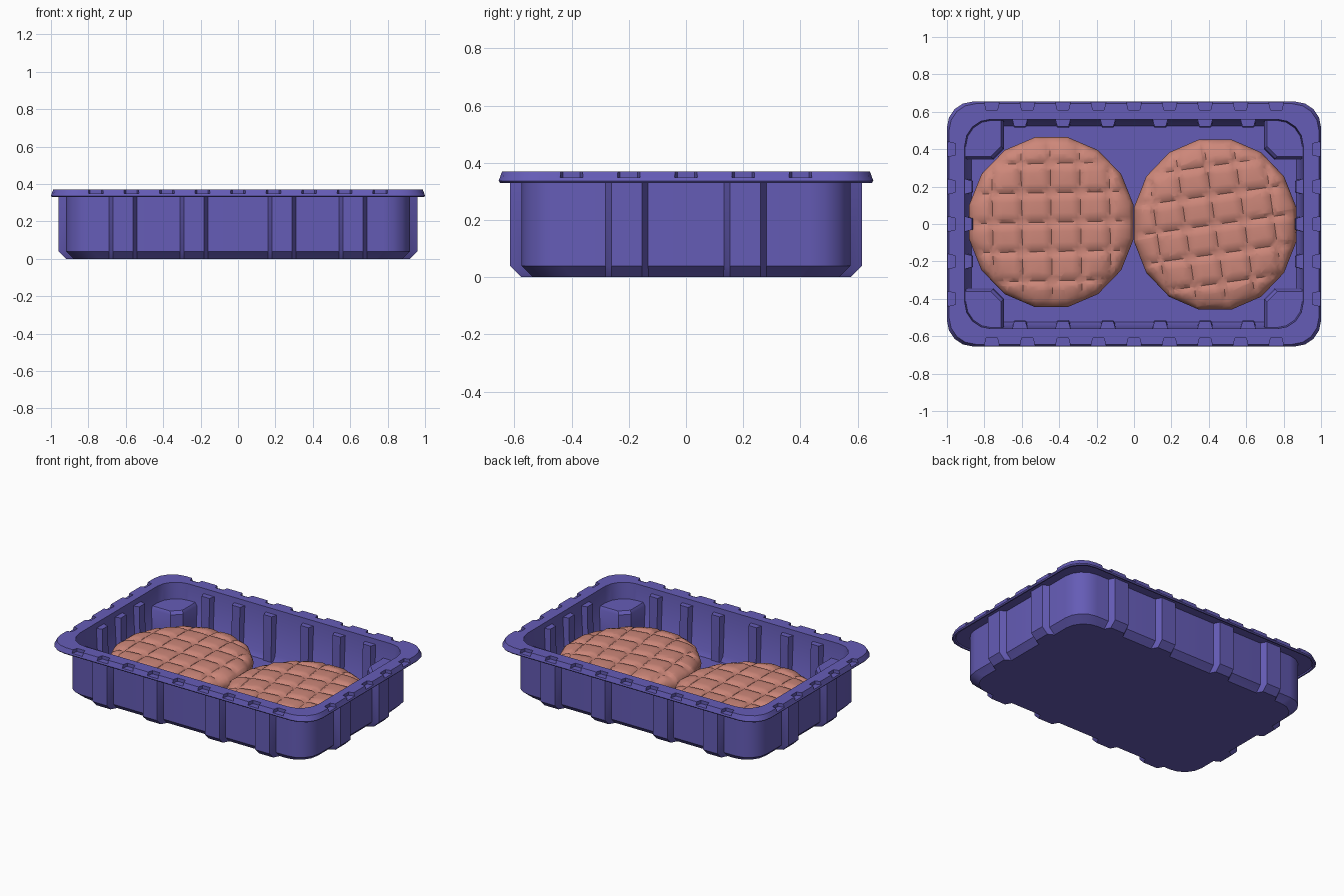
import bpy, bmesh, math

if "Cube" in bpy.data.objects:
    bpy.data.objects.remove(bpy.data.objects["Cube"])

HX, HY, RAD = 0.92, 0.575, 0.14      # tray wall half sizes and corner radius


def material(name, col):
    m = bpy.data.materials.new(name)
    m.diffuse_color = (*col, 1)
    m.use_nodes = True
    m.node_tree.nodes["Principled BSDF"].inputs["Base Color"].default_value = m.diffuse_color
    return m


PURPLE = material("purple_plastic", (0.13, 0.107, 0.47))
MEAT = material("pink_meat", (0.61, 0.242, 0.192))


def finish(name, bm, mat, angle=30):
    bmesh.ops.recalc_face_normals(bm, faces=bm.faces)
    me = bpy.data.meshes.new(name)
    bm.to_mesh(me)
    bm.free()
    me.materials.append(mat)
    for p in me.polygons:
        p.use_smooth = True
    me.set_sharp_from_angle(angle=math.radians(angle))
    ob = bpy.data.objects.new(name, me)
    bpy.context.collection.objects.link(ob)
    return ob


def loft(bm, rings):
    """Skin a stack of equal-length point rings and cap both ends."""
    vs = [[bm.verts.new(p) for p in r] for r in rings]
    n = len(vs[0])
    for a, b in zip(vs, vs[1:]):
        for i in range(n):
            j = (i + 1) % n
            bm.faces.new((a[i], a[j], b[j], b[i]))
    bm.faces.new(vs[0])
    bm.faces.new(vs[-1])


def rounded_rect(d, z, seg=4):
    pts = []
    for k, (sx, sy) in enumerate(((1, 1), (-1, 1), (-1, -1), (1, -1))):
        cx, cy = sx * (HX + d - RAD), sy * (HY + d - RAD)
        for i in range(seg + 1):
            a = math.pi / 2 * (k + i / seg)
            pts.append((cx + RAD * math.cos(a), cy + RAD * math.sin(a), z))
    return pts


def wall_point(wall, s, d, z):
    axis, sign = wall
    if axis == "y":
        return (s, sign * (HY + d), z)
    return (sign * (HX + d), s, z)


def wall_blocks(bm, long_pos, short_pos, sections):
    """Trapezoid blocks on all walls; section = (z, d_a, half_a, d_b, half_b)."""
    for axis, places in (("y", long_pos), ("x", short_pos)):
        for sign in (-1, 1):
            for s in places:
                loft(bm, [[wall_point((axis, sign), s + o, d, z) for o, d in
                           ((-ha, da), (ha, da), (hb, db), (-hb, db))]
                          for z, da, ha, db, hb in sections])


# tray shell: wall profile swept round a rounded rectangle
bm = bmesh.new()
loft(bm, [rounded_rect(d, z) for d, z in (
    (-.04, 0), (0, .04), (0, .338), (.062, .338), (.066, .33), (.075, .33),
    (.08, .337), (.068, .37), (-.015, .37), (-.03, .06), (-.05, .025))])
tray = finish("tray", bm, PURPLE)

# rim notches, cut out of the tray edge
bm = bmesh.new()
wall_blocks(bm, [.19 * i for i in range(-4, 5)], [.2 * i for i in range(-2, 3)],
            [(.348, .035, .03, .1, .046), (.40, .035, .03, .1, .046)])
cutter = finish("notch_cutter", bm, PURPLE)
cutter.hide_render = True
mod = tray.modifiers.new("notches", "BOOLEAN")
mod.operation, mod.solver, mod.object = "DIFFERENCE", "EXACT", cutter
dg = bpy.context.evaluated_depsgraph_get()
cut_mesh = bpy.data.meshes.new_from_object(tray.evaluated_get(dg))
tray.modifiers.clear()
tray.data = cut_mesh
bpy.data.objects.remove(cutter)
for p in tray.data.polygons:
    p.use_smooth = True
tray.data.set_sharp_from_angle(angle=math.radians(30))

# outside ribs
bm = bmesh.new()
wall_blocks(bm, (-.615, -.235, .235, .615), (-.207, .207),
            [(0, -.045, .078, 0, .054), (.04, -.006, .078, .04, .054),
             (.338, -.006, .078, .04, .054)])
finish("outer_ribs", bm, PURPLE)

# inside ribs
bm = bmesh.new()
wall_blocks(bm, (-.61, -.38, -.14, .14, .38, .61), (-.2, 0, .2),
            [(.022, -.045, .038, -.06, .03), (.06, -.022, .042, -.06, .03),
             (.335, -.012, .042, -.055, .03)])
finish("inner_ribs", bm, PURPLE)

# corner posts inside the tray
bm = bmesh.new()
for sx in (-1, 1):
    for sy in (-1, 1):
        rings = []
        for z, o, w in ((.022, 0, .04), (.06, 0, .01), (.24, .004, 0), (.26, .016, 0)):
            pts = ((.905 - w, .345 + o), (.905 - w, .47 - w), (.87 - w, .53 - w),
                   (.825 - w, .56 - w), (.695 + o, .56 - w), (.695 + o, .40 + o),
                   (.75 + o, .345 + o))
            rings.append([(sx * x, sy * y, z) for x, y in pts])
        loft(bm, rings)
finish("corner_posts", bm, PURPLE)


def patty(name, cx, cy, rx, ry, top, turn, sides=16):
    """Low disc with a faceted outline, sliced along a grid of pressed grooves."""
    mid, pitch, w = .13, .157, math.pi / sides
    ca, sa = math.cos(turn), math.sin(turn)

    def dome(t):
        return mid + (top - mid) * math.sqrt(max(0, 1 - t ** 7))

    def groove(u):
        d = abs((u / pitch + .5) % 1 - .5) * pitch
        return .013 * max(0, 1 - d / .022) + .005 * max(0, 1 - d / .05)

    bm = bmesh.new()
    rings = [(.9, .025), (.97, .06)]
    rings += [(t, dome(t)) for t in (1, .985, .95, .9, .8, .6)]
    loft(bm, [[(rx * t * math.cos(w * (2 * i + 1)), ry * t * math.sin(w * (2 * i + 1)), z)
               for i in range(sides)] for t, z in rings])
    # slices on each groove line and its shoulders
    for no in ((ca, sa, 0), (-sa, ca, 0)):
        for k in range(-3, 4):
            for o in (-.05, -.022, 0, .022, .05):
                s = k * pitch + o
                bmesh.ops.bisect_plane(bm, geom=bm.verts[:] + bm.edges[:] + bm.faces[:],
                                       plane_co=(no[0] * s, no[1] * s, 0),
                                       plane_no=no, dist=1e-5)
    # press the grooves into the domed top
    for v in bm.verts:
        x, y, z = v.co
        if z > mid + 1e-4:
            a = math.atan2(y / ry, x / rx)
            t = math.hypot(x / rx, y / ry) * math.cos((a + w) % (2 * w) - w) / math.cos(w)
            u, q = x * ca + y * sa, y * ca - x * sa
            v.co.z = dome(t) - max(groove(u), groove(q)) * (1 - t ** 12)
        v.co.x += cx
        v.co.y += cy
    bmesh.ops.triangulate(bm, faces=[f for f in bm.faces if len(f.verts) > 4])
    return finish(name, bm, MEAT, 50)


patty("left_patty", -.442, .01, .449, .463, .212, math.radians(1))
patty("right_patty", .434, -.003, .443, .464, .215, math.radians(8))
